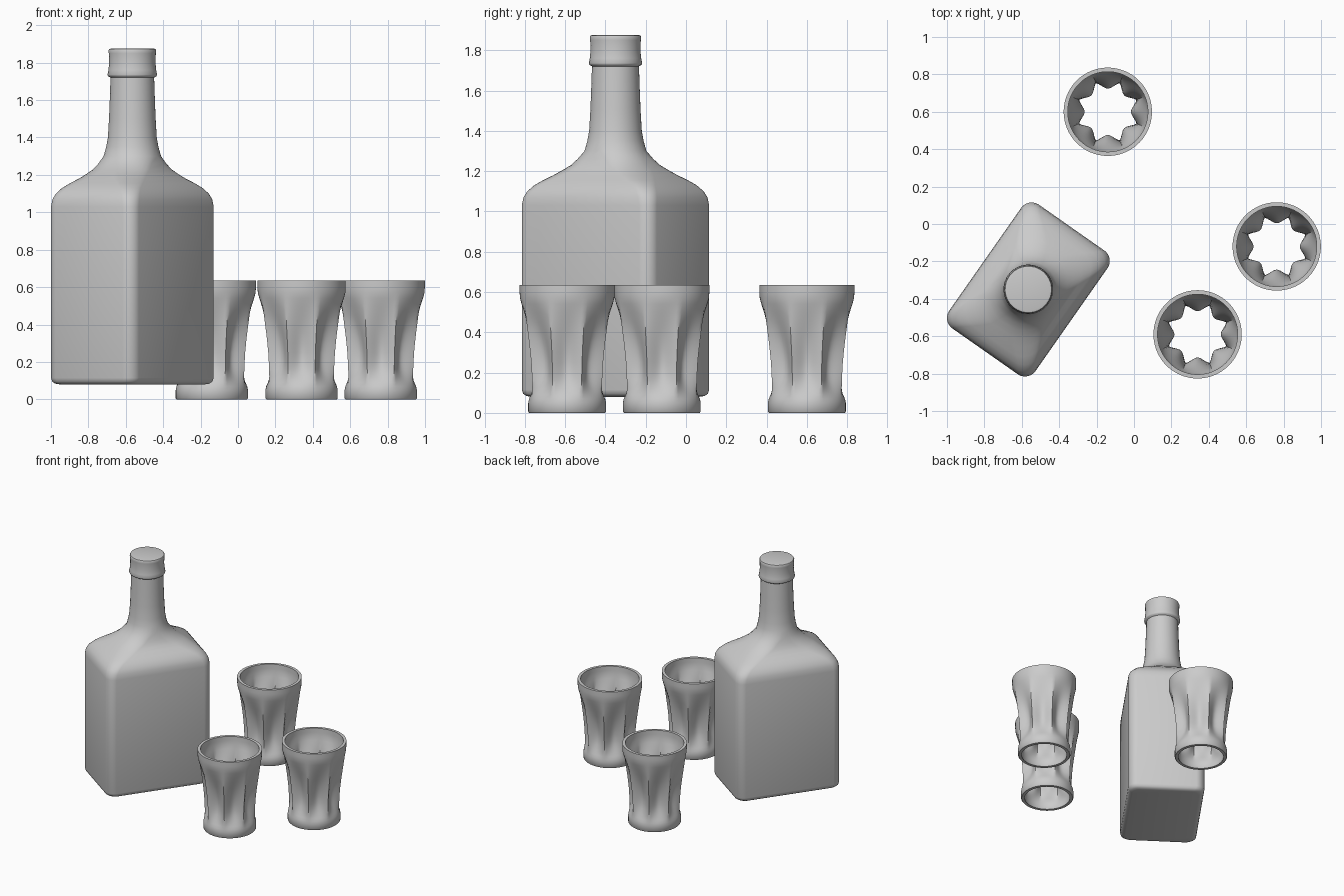
import bpy, math
from math import cos, sin, pi, radians

if "Cube" in bpy.data.objects:
    bpy.data.objects.remove(bpy.data.objects["Cube"])


def loft(name, rings, loc, rot=0.0, closed=False):
    """Skin a stack of equal-sized rings; cap the ends or join last to first."""
    n = len(rings[0])
    verts = [p for ring in rings for p in ring]
    count = len(rings)
    faces = []
    for i in range(count if closed else count - 1):
        a, b = i * n, ((i + 1) % count) * n
        for j in range(n):
            k = (j + 1) % n
            faces.append((a + j, a + k, b + k, b + j))
    if not closed:
        faces.append(tuple(reversed(range(n))))
        faces.append(tuple(range((count - 1) * n, count * n)))
    mesh = bpy.data.meshes.new(name)
    mesh.from_pydata(verts, [], faces)
    obj = bpy.data.objects.new(name, mesh)
    bpy.context.collection.objects.link(obj)
    obj.location = loc
    obj.rotation_euler.z = rot
    bpy.ops.object.select_all(action='DESELECT')
    obj.select_set(True)
    bpy.context.view_layer.objects.active = obj
    bpy.ops.object.shade_smooth_by_angle(angle=radians(40))
    return obj


def rounded_rect(z, a, b, r, steps=8):
    """Rounded rectangle ring with half sizes a, b; a circle when a = b = r."""
    ring = []
    for q, (sx, sy) in enumerate([(1, 1), (-1, 1), (-1, -1), (1, -1)]):
        for s in range(steps):
            t = (q + (s + 0.5) / steps) * pi / 2
            ring.append((sx * (a - r) + r * cos(t), sy * (b - r) + r * sin(t), z))
    return ring


# Bottle: box body, rounded shoulders, neck and collar
body = [(0.08, 0.245, 0.367, 0.06), (0.084, 0.264, 0.386, 0.065),
        (0.095, 0.277, 0.399, 0.07), (0.115, 0.282, 0.404, 0.07),
        (1.03, 0.282, 0.404, 0.07), (1.07, 0.278, 0.399, 0.075),
        (1.10, 0.268, 0.385, 0.08), (1.13, 0.25, 0.36, 0.09),
        (1.155, 0.23, 0.33, 0.11), (1.18, 0.206, 0.294, 0.13),
        (1.205, 0.187, 0.26, 0.145), (1.23, 0.174, 0.22, 0.15),
        (1.26, 0.163, 0.188, 0.15)]
neck = [(1.30, 0.154), (1.35, 0.140), (1.40, 0.131), (1.50, 0.125), (1.60, 0.121),
        (1.72, 0.117), (1.728, 0.130), (1.736, 0.133), (1.76, 0.128), (1.80, 0.124),
        (1.85, 0.126), (1.865, 0.128), (1.873, 0.124), (1.876, 0.112)]
loft("bottle", [rounded_rect(*lv) for lv in body] +
     [rounded_rect(z, r, r, r) for z, r in neck],
     (-0.565, -0.35, 0), radians(-35))


# Fluted glass: (z, ridge radius, flute depth)
glass = [(0.0, 0.188, 0), (0.006, 0.193, 0), (0.05, 0.193, 0), (0.07, 0.191, 0.002),
         (0.09, 0.188, 0.008), (0.12, 0.187, 0.020), (0.16, 0.188, 0.035),
         (0.20, 0.190, 0.044), (0.25, 0.193, 0.047), (0.30, 0.198, 0.045),
         (0.35, 0.204, 0.040), (0.40, 0.211, 0.032), (0.45, 0.218, 0.022),
         (0.50, 0.225, 0.012), (0.54, 0.230, 0.004), (0.57, 0.234, 0),
         (0.60, 0.236, 0), (0.635, 0.236, 0)]
SIDES, WALL = 96, 0.022


def fluted_ring(z, radius, depth):
    ring = []
    for j in range(SIDES):
        t = 2 * pi * j / SIDES
        r = radius - depth * abs(cos(4 * t))
        ring.append((r * cos(t), r * sin(t), z))
    return ring


# Outer wall up, inner wall down, joined at the open base
glass_rings = [fluted_ring(*lv) for lv in glass]
glass_rings += [fluted_ring(z, r - WALL, d) for z, r, d in reversed(glass)]

places = {"back_glass": (-0.14, 0.60), "right_glass": (0.763, -0.12),
          "front_glass": (0.34, -0.59)}
for name, (x, y) in places.items():
    loft(name, glass_rings, (x, y, 0), closed=True)
